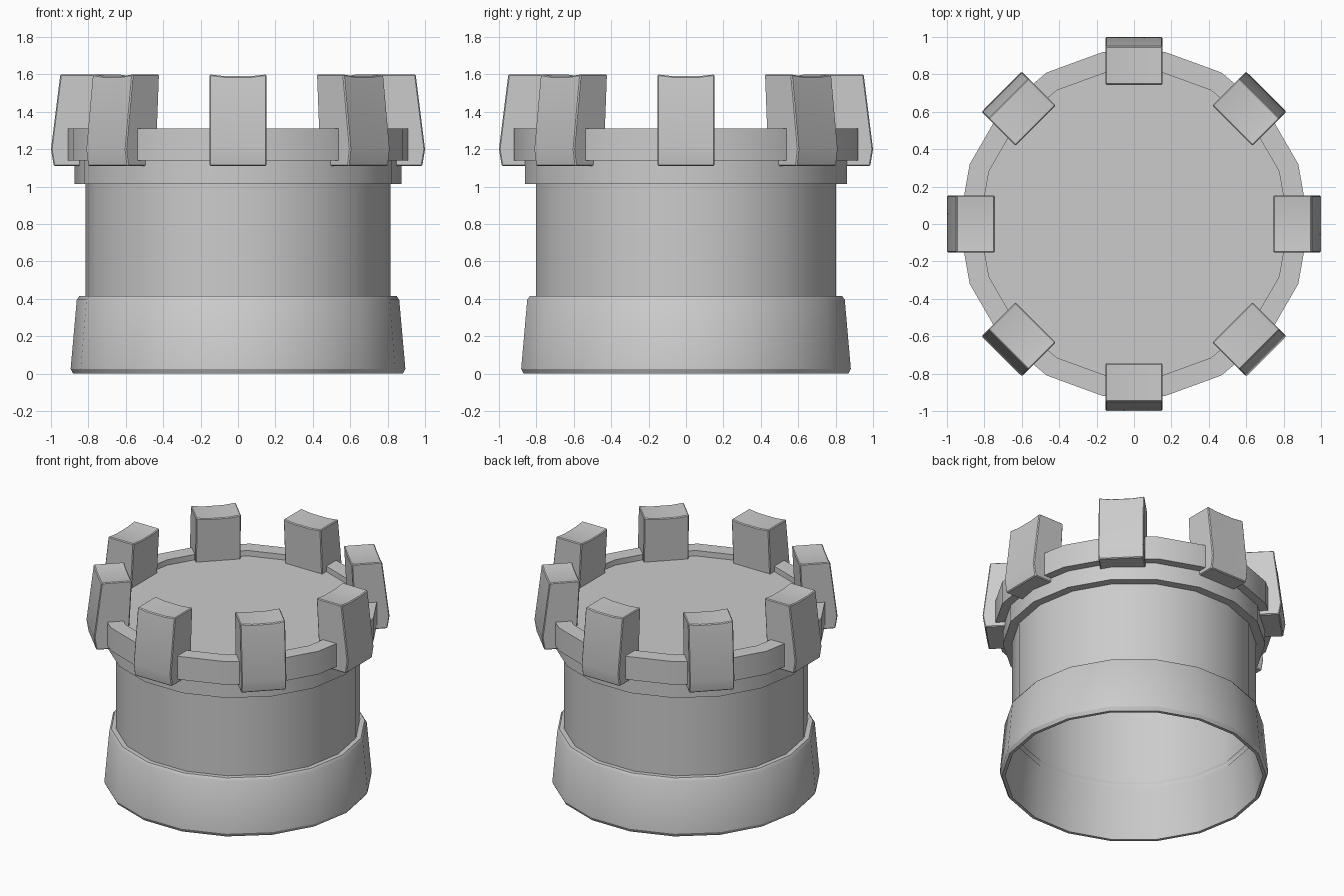
import bpy, bmesh
from math import sin, cos, pi, radians
from mathutils import Matrix

if "Cube" in bpy.data.objects:
    bpy.data.objects.remove(bpy.data.objects["Cube"])

SIDES = 18


def finish(name, bm, angle):
    bmesh.ops.recalc_face_normals(bm, faces=bm.faces[:])
    me = bpy.data.meshes.new(name)
    bm.to_mesh(me)
    bm.free()
    ob = bpy.data.objects.new(name, me)
    bpy.context.collection.objects.link(ob)
    bpy.ops.object.select_all(action='DESELECT')
    ob.select_set(True)
    bpy.context.view_layer.objects.active = ob
    bpy.ops.object.shade_smooth_by_angle(angle=radians(angle))
    return ob


def revolve(name, profile, closed=False, cap_end=False):
    """Turn an (r, z) profile into an 18-sided ring shape."""
    bm = bmesh.new()
    rings = [[bm.verts.new((r * cos(2 * pi * i / SIDES), r * sin(2 * pi * i / SIDES), z))
              for i in range(SIDES)] for r, z in profile]
    pairs = list(zip(rings, rings[1:]))
    if closed:
        pairs.append((rings[-1], rings[0]))
    for a, b in pairs:
        for i in range(SIDES):
            j = (i + 1) % SIDES
            bm.faces.new((a[i], a[j], b[j], b[i]))
    if cap_end:
        bm.faces.new(rings[-1])
    return finish(name, bm, 30)


# Flared, hollow foot ring with chamfered edges
revolve("base_ring", [(0.86, 0.0), (0.882, 0.0), (0.895, 0.025), (0.862, 0.395),
                      (0.848, 0.415), (0.81, 0.415), (0.82, 0.385), (0.855, 0.015)], closed=True)

# Hollow wall, stepped lip, parapet and sunken floor
revolve("tower_wall", [(0.815, 0.375), (0.815, 1.015), (0.875, 1.015), (0.875, 1.14),
                       (0.935, 1.14), (0.935, 1.31), (0.825, 1.31), (0.825, 1.27)], cap_end=True)

# Battlement block: radial section swept across, top dipping in the middle
SECTION = [(0.77, 1.11), (0.985, 1.11), (1.0, 1.2), (0.95, 1.6), (0.744, 1.6)]
for k in range(8):
    bm = bmesh.new()
    rows = []
    for y, dip in ((-0.152, 0), (-0.07, 0.01), (0.07, 0.01), (0.152, 0)):
        rows.append([bm.verts.new((x, y, z - (dip if z > 1.5 else 0))) for x, z in SECTION])
    n = len(SECTION)
    for a, b in zip(rows, rows[1:]):
        for i in range(n):
            j = (i + 1) % n
            bm.faces.new((a[i], a[j], b[j], b[i]))
    bm.faces.new(rows[0])
    bm.faces.new(rows[-1][::-1])
    bmesh.ops.recalc_face_normals(bm, faces=bm.faces[:])
    sharp = [e for e in bm.edges if e.calc_face_angle(0) > radians(40)]
    bmesh.ops.bevel(bm, geom=sharp, offset=0.006, segments=1, affect='EDGES')
    bm.transform(Matrix.Rotation(k * pi / 4, 4, 'Z'))
    finish(f"battlement_{k + 1}", bm, 20)
